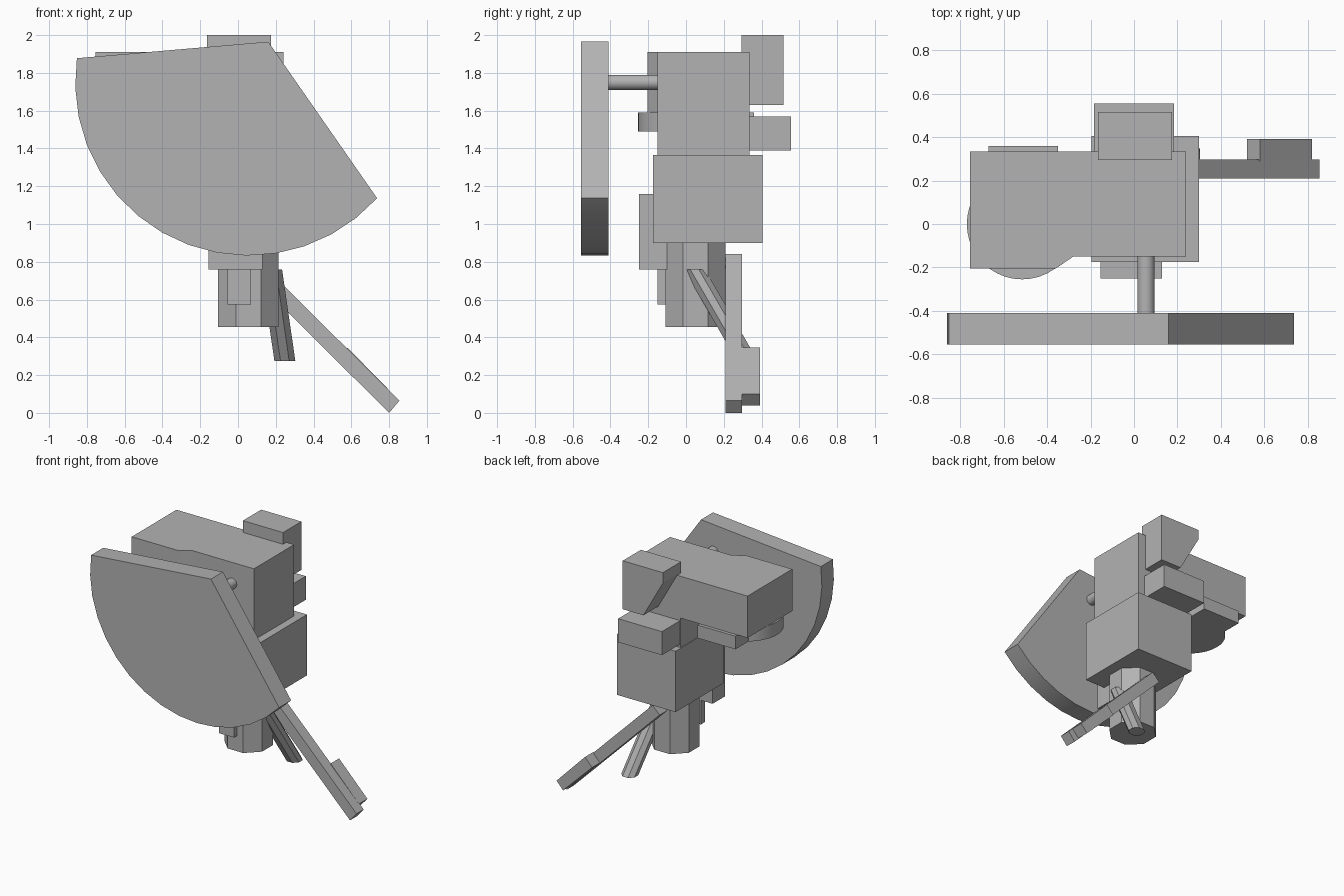
import bpy, bmesh, math
from mathutils import Vector

cube = bpy.data.objects.get("Cube")
if cube:
    bpy.data.objects.remove(cube, do_unlink=True)

grey = bpy.data.materials.new("plain_grey")
grey.use_nodes = True
grey.diffuse_color = (0.45, 0.45, 0.45, 1)
grey.node_tree.nodes["Principled BSDF"].inputs["Base Color"].default_value = (0.45, 0.45, 0.45, 1)


def prism(name, base, shift, smooth=False):
    """Extrude a planar outline of 3D points along the shift vector."""
    bm = bmesh.new()
    face = bm.faces.new([bm.verts.new(p) for p in base])
    out = bmesh.ops.extrude_face_region(bm, geom=[face])
    moved = [v for v in out["geom"] if isinstance(v, bmesh.types.BMVert)]
    bmesh.ops.translate(bm, verts=moved, vec=Vector(shift))
    if not any(len(e.link_faces) == 1 for e in bm.edges):
        pass
    else:
        bm.faces.new([v for v in face.verts])
    bmesh.ops.recalc_face_normals(bm, faces=bm.faces)
    mesh = bpy.data.meshes.new(name)
    bm.to_mesh(mesh)
    bm.free()
    obj = bpy.data.objects.new(name, mesh)
    mesh.materials.append(grey)
    bpy.context.collection.objects.link(obj)
    if smooth:
        bpy.ops.object.select_all(action='DESELECT')
        obj.select_set(True)
        bpy.context.view_layer.objects.active = obj
        bpy.ops.object.shade_smooth_by_angle(angle=math.radians(30))
    return obj


def along_y(name, outline, y0, y1, smooth=False):
    return prism(name, [(x, y0, z) for x, z in outline], (0, y1 - y0, 0), smooth)


def along_z(name, outline, z0, z1, smooth=False, lean=(0, 0)):
    return prism(name, [(x, y, z0) for x, y in outline], (*lean, z1 - z0), smooth)


def box(name, x0, x1, y0, y1, z0, z1):
    return along_z(name, [(x0, y0), (x1, y0), (x1, y1), (x0, y1)], z0, z1)


def arc(cx, cy, r, start, end, steps):
    angles = [math.radians(start + (end - start) * i / steps) for i in range(steps + 1)]
    return [(cx + r * math.cos(a), cy + r * math.sin(a)) for a in angles]


def ring(cx, cy, r, sides, turn=0):
    return arc(cx, cy, r, turn, turn + 360, sides)[:-1]


# Large fan-shaped plate and the pin that carries it
PIVOT = (0.055, 1.75)
along_y("fan_plate", arc(*PIVOT, 0.917, 172, 318, 15) + [(0.16, 1.965)], -0.555, -0.41, True)
along_y("pivot_pin", ring(*PIVOT, 0.04, 24), -0.42, 0.0, True)

# Upper body: long arm with a stepped front, over a deeper block
along_z("upper_arm", [(-0.755, -0.205), (-0.36, -0.205), (-0.28, -0.15), (0.24, -0.15),
                      (0.24, 0.335), (-0.755, 0.335)], 1.59, 1.91)
box("upper_block", -0.19, 0.24, -0.15, 0.335, 1.365, 1.59)

# Round foot and its tab below the arm end
along_z("round_pad", ring(-0.515, 0, 0.255, 40), 1.49, 1.59, True)
box("pad_tab", -0.67, -0.35, 0, 0.36, 1.49, 1.59)

# Rear blocks
along_y("rear_top_block", [(0.175, 1.63), (0.175, 2), (-0.165, 2), (-0.165, 1.92), (0, 1.63)],
        0.295, 0.515)
box("rear_low_block", -0.185, 0.185, 0.3, 0.555, 1.39, 1.57)

# Lower body with its front pieces and octagonal post
box("lower_body", -0.195, 0.3, -0.175, 0.405, 0.9, 1.365)
box("front_panel", -0.155, 0.13, -0.25, -0.1, 0.76, 1.16)
box("front_rib", -0.055, 0.07, -0.15, -0.1, 0.575, 0.76)
along_z("octagonal_post", ring(0.055, 0.05, 0.173, 8, 22.5), 0.455, 0.92)

# Leaning octagonal strut
along_z("leaning_strut", ring(0.248, 0.325, 0.06, 8, 22.5), 0.275, 0.76, lean=(-0.07, -0.28))

# Diagonal bar with a thicker grip at its end
along_y("diagonal_bar", [(0.8, 0), (0.855, 0.065), (0.075, 0.84), (0.015, 0.78)], 0.21, 0.297)
along_y("bar_grip", [(0.765, 0.04), (0.82, 0.1), (0.58, 0.345), (0.52, 0.28)], 0.29, 0.392)
